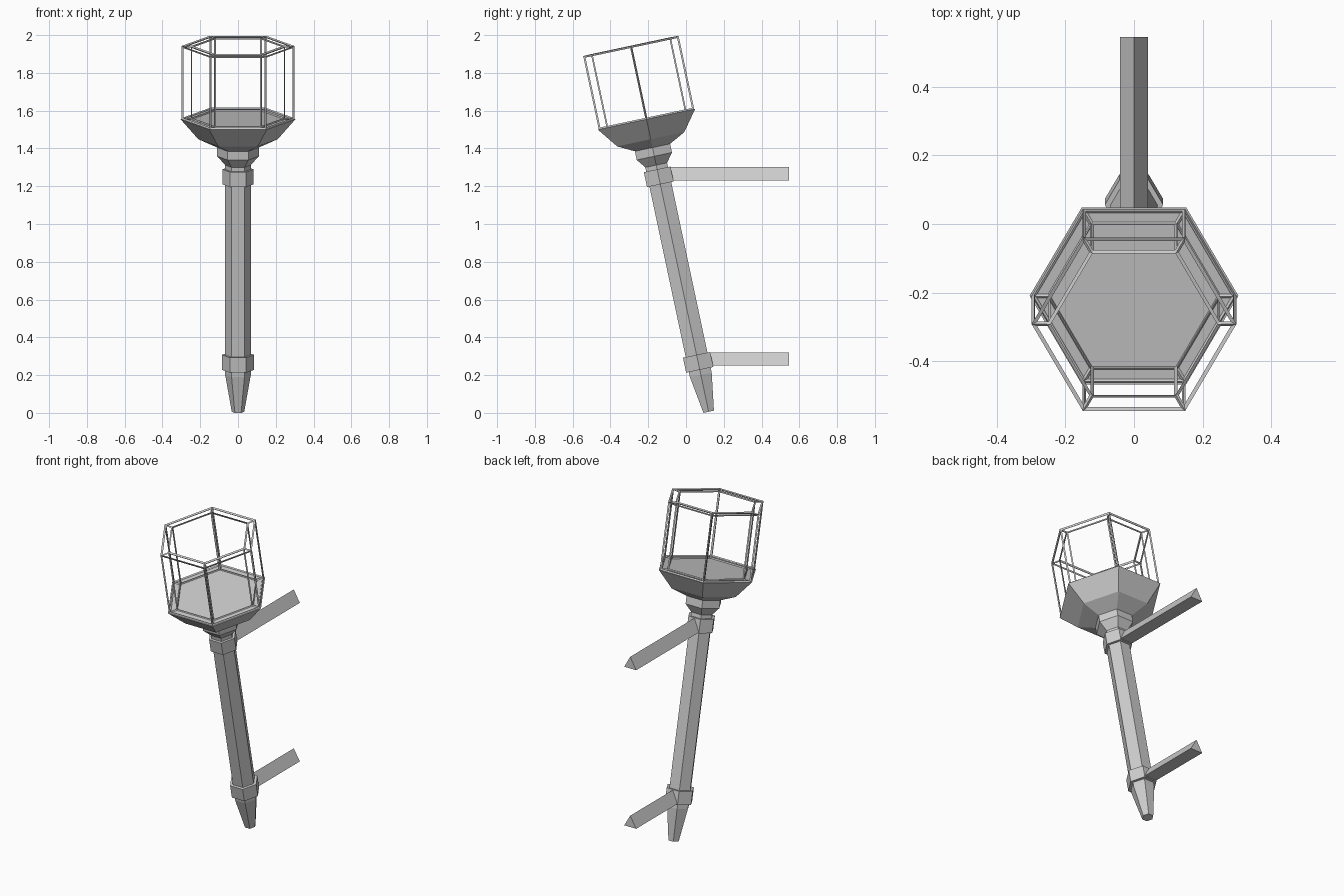
import bpy, bmesh
from math import cos, sin, pi, radians
from mathutils import Matrix

if "Cube" in bpy.data.objects:
    bpy.data.objects.remove(bpy.data.objects["Cube"])

# Torch axis leans forward 12 degrees from its foot
TILT = Matrix.Translation((0, 0.12, 0.006)) @ Matrix.Rotation(radians(12), 4, 'X')


def finish(name, bm, matrix=Matrix()):
    bmesh.ops.recalc_face_normals(bm, faces=bm.faces)
    mesh = bpy.data.meshes.new(name)
    bm.to_mesh(mesh)
    bm.free()
    mesh.transform(matrix)
    obj = bpy.data.objects.new(name, mesh)
    bpy.context.collection.objects.link(obj)
    return obj


def hex_lathe(name, profile, closed_loop=False):
    """Six-sided turned part; profile is (distance along axis, radius)."""
    bm = bmesh.new()
    rings = [[bm.verts.new((r * cos(i * pi / 3), r * sin(i * pi / 3), s))
              for i in range(6)] for s, r in profile]
    pairs = list(zip(rings, rings[1:]))
    if closed_loop:
        pairs.append((rings[-1], rings[0]))
    for a, b in pairs:
        for i in range(6):
            j = (i + 1) % 6
            bm.faces.new((a[i], a[j], b[j], b[i]))
    if not closed_loop:
        bm.faces.new(rings[0])
        bm.faces.new(rings[-1])
    return finish(name, bm, TILT)


def tri_bar(name, y0, y1, z0, z1, half):
    """Triangular prism along y with its ridge on top."""
    bm = bmesh.new()
    a, b = [[bm.verts.new(p) for p in ((-half, y, z0), (half, y, z0), (0, y, z1))]
            for y in (y0, y1)]
    bm.faces.new(a)
    bm.faces.new(b)
    for i in range(3):
        j = (i + 1) % 3
        bm.faces.new((a[i], a[j], b[j], b[i]))
    return finish(name, bm)


# Handle with tapered foot
hex_lathe("handle", [(0, 0.033), (0.2, 0.068), (1.34, 0.068)])

# Collars where the wall brackets grip the handle
hex_lathe("lower_collar", [(0.227, 0.085), (0.308, 0.085)])
hex_lathe("upper_collar", [(1.231, 0.083), (1.312, 0.083)])

# Socket and two-tier bowl
hex_lathe("bowl", [(1.335, 0.068), (1.383, 0.11), (1.43, 0.11),
                   (1.475, 0.21), (1.583, 0.304)])

# Open cage: inner and outer hexagonal wire frames
cage = hex_lathe("cage", [(1.585, 0.293), (1.976, 0.293),
                          (1.976, 0.246), (1.585, 0.246)], closed_loop=True)
wire = cage.modifiers.new("wire", 'WIREFRAME')
wire.thickness = 0.013
wire.offset = 0
wire.use_even_offset = True

# Wall brackets
tri_bar("lower_bracket", 0.08, 0.545, 0.25, 0.32, 0.041)
tri_bar("upper_bracket", -0.14, 0.545, 1.23, 1.302, 0.041)
